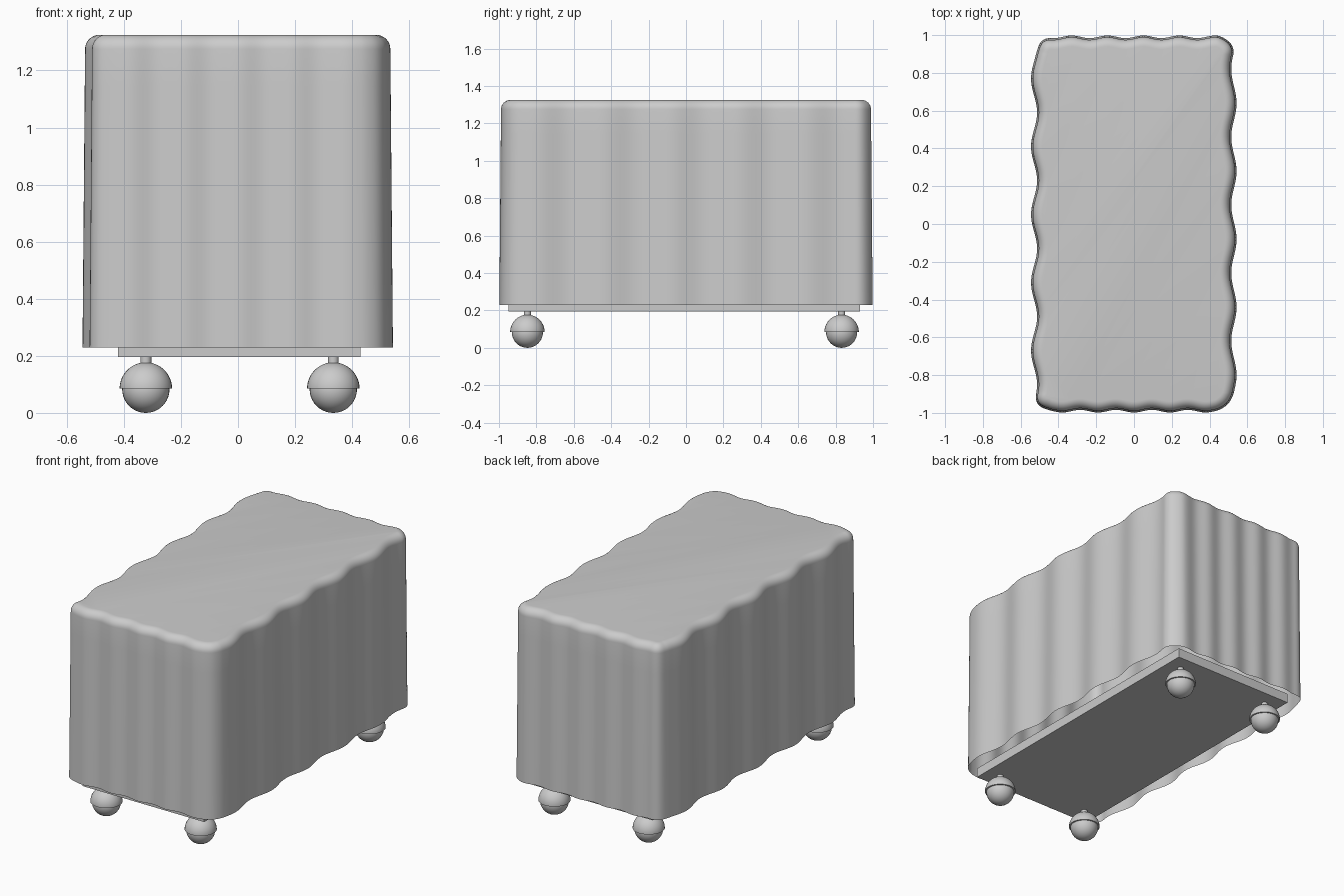
import bpy, bmesh, math
from mathutils import Vector

if "Cube" in bpy.data.objects:
    bpy.data.objects.remove(bpy.data.objects["Cube"])


def finish(bm, name, angle=40):
    bmesh.ops.recalc_face_normals(bm, faces=bm.faces)
    me = bpy.data.meshes.new(name)
    bm.to_mesh(me)
    bm.free()
    ob = bpy.data.objects.new(name, me)
    bpy.context.collection.objects.link(ob)
    bpy.ops.object.select_all(action='DESELECT')
    ob.select_set(True)
    bpy.context.view_layer.objects.active = ob
    bpy.ops.object.shade_smooth_by_angle(angle=math.radians(angle))
    return ob


def lathe(name, profile, loc, n=32):
    bm = bmesh.new()
    rings = [[bm.verts.new((loc[0] + r * math.cos(2 * math.pi * i / n),
                            loc[1] + r * math.sin(2 * math.pi * i / n), z))
              for i in range(n)] for r, z in profile]
    for a, b in zip(rings, rings[1:]):
        for i in range(n):
            bm.faces.new((a[i], a[(i + 1) % n], b[(i + 1) % n], b[i]))
    bmesh.ops.remove_doubles(bm, verts=bm.verts, dist=1e-5)
    return finish(bm, name)


# Rippled rectangular outline of the draped cloth
def ripple(p, crest, period):
    return math.cos(2 * math.pi * (p - crest) / period)


def outline():
    hx, hy, r = 0.522, 0.984, 0.09
    base = []
    sides = [((hx, -hy + r), (hx, hy - r), 100), ((hx - r, hy), (-hx + r, hy), 60),
             ((-hx, hy - r), (-hx, -hy + r), 100), ((-hx + r, -hy), (hx - r, -hy), 60)]
    for k, (a, b, n) in enumerate(sides):
        a, b = Vector(a), Vector(b)
        nrm = Vector((math.cos(k * math.pi / 2), math.sin(k * math.pi / 2)))
        for i in range(n):
            base.append((a.lerp(b, i / n), nrm))
        c = b - nrm * r
        for i in range(12):
            t = (k + i / 12) * math.pi / 2
            d = Vector((math.cos(t), math.sin(t)))
            base.append((c + d * r, d))
    pts = []
    for p, d in base:
        wx = 0.014 * ripple(p.y, -0.08, 0.36) if d.x > 0 else 0.016 * ripple(p.y, 0.05, 0.36)
        wy = 0.007 * (ripple(p.x, 0.05, 0.19) if d.y > 0 else ripple(p.x, 0.0, 0.19))
        pts.append((p + d * (wx * d.x ** 2 + wy * d.y ** 2), d))
    return pts


# Cloth cover: open at the bottom, rounded at the top edge
loop = outline()
levels = [(0.23, 0.007)] + [(0.23 + 1.045 * i / 8, 0.007 - 0.009 * i / 8) for i in range(1, 9)]
R = 0.05
levels += [(1.275 + R * math.sin(t), -0.002 - R * (1 - math.cos(t)))
           for t in [math.pi / 2 * i / 8 for i in range(1, 9)]]
bm = bmesh.new()
rings = []
for z, off in levels:
    rings.append([bm.verts.new((*(p + d * off), z)) for p, d in loop])
n = len(loop)
for a, b in zip(rings, rings[1:]):
    for i in range(n):
        bm.faces.new((a[i], a[(i + 1) % n], b[(i + 1) % n], b[i]))
bm.faces.new(rings[-1])
finish(bm, "cloth_cover")

# Flat base board under the cloth
bm = bmesh.new()
bmesh.ops.create_cube(bm, size=1)
for v in bm.verts:
    v.co = Vector((v.co.x * 0.85 + 0.005, v.co.y * 1.88 - 0.01, v.co.z * 0.06 + 0.225))
finish(bm, "base_board")

# Ball casters: ball, hood and stem
arc = [math.pi * i / 20 for i in range(21)]
ball = [(0.083 * math.sin(t), 0.083 - 0.083 * math.cos(t)) for t in arc]
hood = [(0.0, 0.085)] + [(0.092 * math.cos(t / 2), 0.085 + 0.092 * math.sin(t / 2)) for t in arc]
stem = [(0.0, 0.165), (0.019, 0.165), (0.019, 0.2), (0.0, 0.2)]
for sx, x in (("left", -0.323), ("right", 0.334)):
    for sy, y in (("front", -0.848), ("back", 0.832)):
        for part, prof in (("ball", ball), ("hood", hood), ("stem", stem)):
            lathe(f"caster_{part}_{sy}_{sx}", prof, (x, y))
